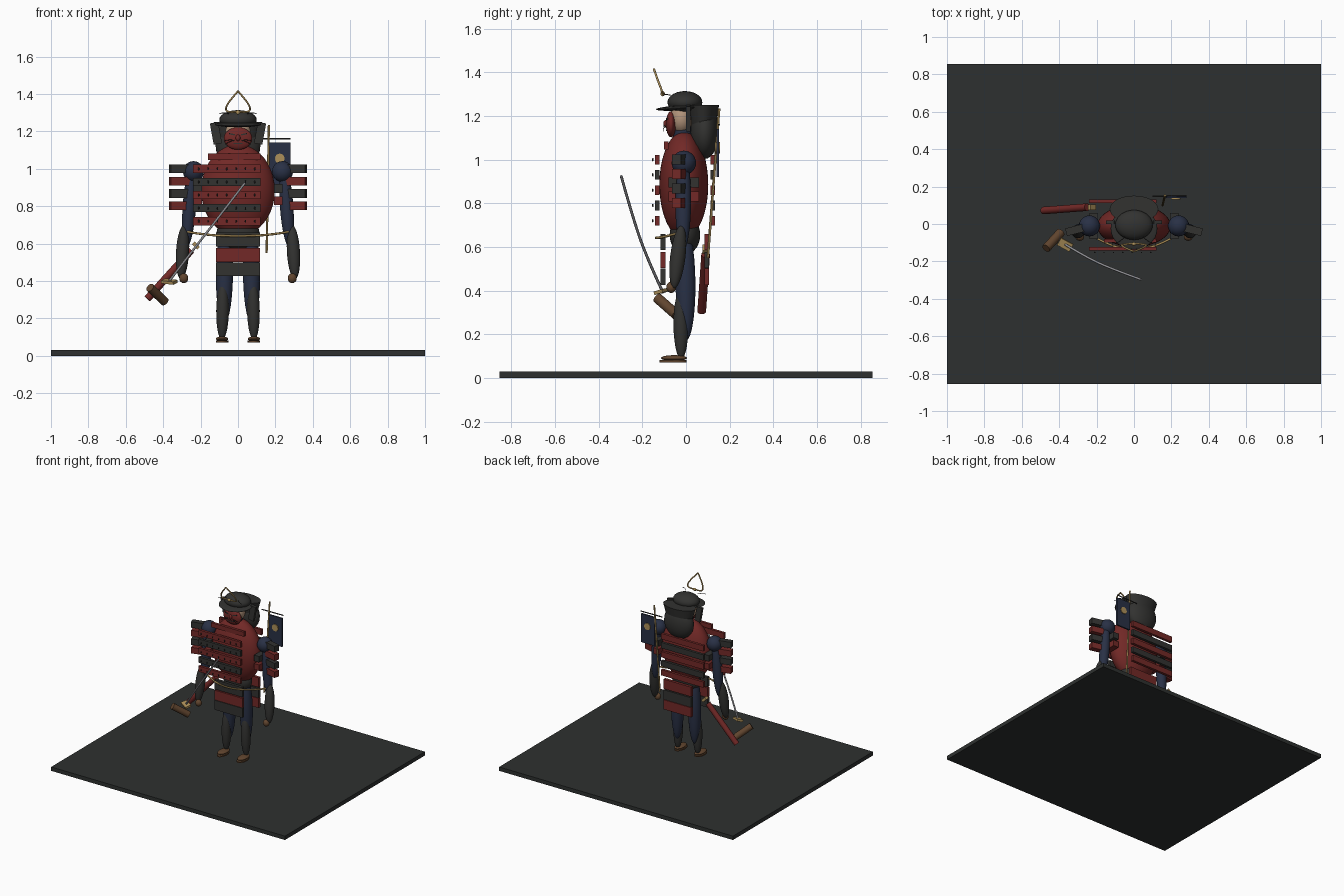
import bpy, math
from mathutils import Vector

if "Cube" in bpy.data.objects:
    bpy.data.objects.remove(bpy.data.objects["Cube"])

def mat(name, c):
    m = bpy.data.materials.new(name)
    m.diffuse_color = (*c, 1)
    m.use_nodes = True
    m.node_tree.nodes["Principled BSDF"].inputs["Base Color"].default_value = m.diffuse_color
    return m

RED = mat("red_lacquer", (.17, .022, .02))
DARK = mat("black_iron", (.032, .032, .03))
NAVY = mat("navy_cloth", (.022, .03, .06))
GOLD = mat("gold", (.42, .28, .1))
BROWN = mat("brown", (.12, .06, .028))
SKIN = mat("skin", (.45, .3, .2))
STEEL = mat("steel", (.3, .3, .32))
SLATE = mat("slate", (.027, .03, .029))

def done(name, m, smooth=False):
    o = bpy.context.object
    o.name = name
    o.data.materials.append(m)
    if smooth:
        bpy.ops.object.shade_smooth_by_angle()
    return o

def box(name, c, s, m, rot=(0, 0, 0)):
    bpy.ops.mesh.primitive_cube_add(size=1, location=c, rotation=rot)
    bpy.context.object.scale = s
    return done(name, m)

def ball(name, c, r, m, rot=(0, 0, 0), seg=28):
    bpy.ops.mesh.primitive_uv_sphere_add(segments=seg, ring_count=seg // 2, location=c, rotation=rot)
    bpy.context.object.scale = r
    return done(name, m, True)

def aim(a, b):
    a, b = Vector(a), Vector(b)
    d = b - a
    return (a + b) / 2, d.length, d.to_track_quat('Z', 'Y').to_euler()

def limb(name, a, b, r, m):
    c, l, e = aim(a, b)
    return ball(name, c, (r, r, l / 2), m, e)

def rod(name, a, b, r, m, seg=20):
    c, l, e = aim(a, b)
    bpy.ops.mesh.primitive_cylinder_add(vertices=seg, radius=r, depth=l, location=c, rotation=e)
    return done(name, m, True)

def wire(name, pts, r, m):
    cu = bpy.data.curves.new(name, 'CURVE')
    cu.dimensions = '3D'
    cu.bevel_depth = r
    cu.bevel_resolution = 2
    cu.use_fill_caps = True
    s = cu.splines.new('NURBS')
    s.points.add(len(pts) - 1)
    for p, q in zip(s.points, pts):
        p.co = (*q, 1)
    s.use_endpoint_u = True
    s.order_u = 3
    o = bpy.data.objects.new(name, cu)
    cu.materials.append(m)
    bpy.context.collection.objects.link(o)

# base slab
box("base_slab", (0, 0, .015), (2, 1.71, .03), SLATE)

# legs, arms and their armour, both sides
for s, t in ((-1, "left"), (1, "right")):
    bpy.ops.mesh.primitive_cylinder_add(vertices=24, location=(s * .085, -.06, .076))
    bpy.context.object.scale = (.033, .062, .005)
    done(t + "_sandal", BROWN, True)
    ball(t + "_foot", (s * .085, -.055, .091), (.033, .06, .013), BROWN)
    limb(t + "_shin_guard", (s * .085, -.022, .085), (s * .08, -.025, .4), .034, DARK)
    limb(t + "_thigh", (s * .075, 0, .17), (s * .07, -.005, .7), .046, NAVY)
    ball(t + "_shoulder", (s * .238, -.01, .985), (.056, .056, .056), NAVY)
    limb(t + "_upper_arm", (s * .245, -.01, 1.02), (s * .275, -.015, .58), .036, NAVY)
    limb(t + "_forearm_guard", (s * .288, -.02, .7), (s * .305, -.055, .41), .035, DARK)
    ball(t + "_hand", (s * .29, -.068, .415), (.024, .022, .026), BROWN)
    for i in range(4):
        m = RED if i % 2 else DARK
        box(t + "_shoulder_plate", (s * .3, -.028, 1.0 - i * .066), (.13, .042, .046), m, (0, 0, -s * .25))
    box(t + "_side_plate_upper", (s * .215, -.01, .895), (.045, .14, .046), DARK)
    box(t + "_side_plate_lower", (s * .215, -.01, .83), (.045, .14, .046), RED)

# torso, hips and sash cord
ball("torso", (0, -.01, .885), (.197, .112, .245), RED, seg=40)
ball("hips", (0, -.005, .655), (.115, .07, .09), DARK)
wire("sash_cord", [(-.28, -.03, .665), (-.17, -.1, .645), (0, -.15, .64), (.17, -.1, .645), (.28, -.03, .665)], .006, GOLD)

# chest and back lames with lacing knots
box("upper_chest_lame", (-.02, -.09, 1.065), (.28, .02, .035), RED)
for i in range(5):
    z = 1.0 - i * .07
    m = DARK if i % 2 else RED
    box("chest_lame", (-.06, -.132, z), (.36, .02, .044), m)
    box("back_lame", (-.06, .122, z), (.36, .02, .044), m)
    for k in range(7):
        ball("lacing_knot", (-.21 + k * .05, -.152, z), (.004, .004, .008), DARK, seg=8)

# hanging skirt panels
for y, t in ((-.105, "front"), (.095, "back")):
    for x in (-.078, 0, .078):
        for i, z in enumerate((.622, .54, .463)):
            red = (i % 2 == 1) == (y < 0)
            box(t + "_skirt_panel", (x, y, z), (.08, .022, .074), RED if red else DARK)

# neck, head and mask
rod("neck", (0, -.015, 1.08), (0, -.015, 1.16), .045, NAVY)
ball("head", (0, -.02, 1.19), (.068, .055, .075), SKIN)
ball("face_mask", (0, -.068, 1.162), (.076, .024, .06), RED)
ball("mask_nose", (0, -.09, 1.165), (.013, .014, .018), RED, seg=16)
box("mouth_slit", (0, -.088, 1.135), (.05, .008, .006), DARK)
for s in (-1, 1):
    box("eye_slit", (s * .033, -.085, 1.185), (.032, .012, .007), DARK, (0, -s * .2, 0))
    for k in range(2):
        wire("mask_whisker", [(s * .02, -.092, 1.152), (s * .045, -.105, 1.158 - k * .01), (s * .07, -.105, 1.15 - k * .02)], .0015, DARK)

# helmet: bowl, brim, neck guard and turned-back side plates
ball("helmet_bowl", (0, -.005, 1.262), (.1, .08, .052), DARK)
ball("helmet_brim", (0, -.025, 1.237), (.125, .112, .012), DARK, (.06, 0, 0))
ball("neck_guard", (0, .085, 1.125), (.12, .065, .122), DARK)
bpy.ops.mesh.primitive_cone_add(vertices=28, radius1=.085, radius2=.13, depth=.15, location=(0, .08, 1.175), end_fill_type='NGON')
bpy.context.object.scale = (1, .55, 1)
done("neck_guard_flare", DARK, True)
for s in (-1, 1):
    box("helmet_side_plate", (s * .118, .01, 1.19), (.045, .02, .115), DARK, (0, s * .18, 0))
    wire("helmet_crest_horn", [(s * .008, -.105, 1.305), (s * .05, -.108, 1.3), (s * .07, -.112, 1.32),
                               (s * .045, -.13, 1.365), (0, -.147, 1.415)], .005, GOLD)
    wire("helmet_wire", [(s * .05, -.07, 1.295), (s * .08, -.1, 1.302), (s * .1, -.1, 1.295)], .002, DARK)
ball("crest_boss", (0, -.107, 1.302), (.012, .01, .012), GOLD, seg=16)

# back banner on its pole
rod("banner_pole", (.153, .1, .55), (.165, .152, 1.235), .006, GOLD, 12)
rod("banner_crossbar", (.1, .148, 1.16), (.28, .152, 1.16), .004, DARK, 12)
box("banner", (.223, .145, 1.03), (.115, .012, .22), NAVY)
rod("banner_disc", (.223, .132, 1.055), (.223, .156, 1.055), .026, GOLD, 28)

# scabbard at the hip
rod("scabbard", (-.25, .09, .565), (-.485, .072, .305), .02, RED)
box("hip_tie", (-.225, .09, .59), (.04, .03, .02), GOLD, (0, .8, 0))

# drawn sword: curved blade, guard and grip
wire("sword_blade", [(-.375, -.105, .39), (-.26, -.175, .54), (-.12, -.24, .72), (.038, -.297, .925)], .0065, STEEL)
box("sword_guard", (-.368, -.11, .397), (.075, .045, .016), GOLD, (.25, .1, -.5))
rod("sword_grip", (-.47, -.13, .365), (-.392, -.045, .29), .024, BROWN)
